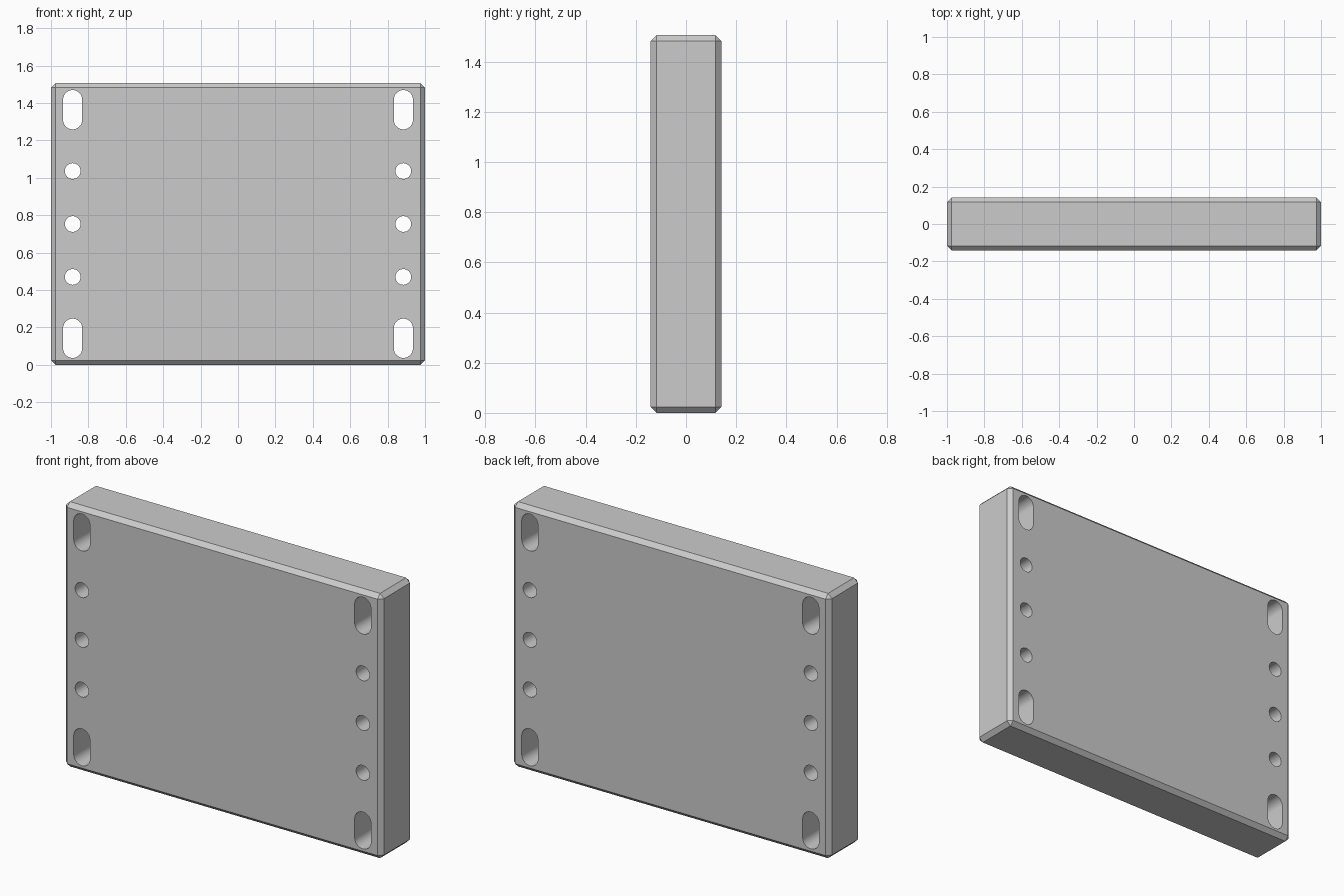
import bpy, bmesh
from math import pi, cos, sin

if "Cube" in bpy.data.objects:
    bpy.data.objects.remove(bpy.data.objects["Cube"])

W, D, H = 2.0, 0.282, 1.506      # plate size
CHAMFER = 0.024
MID = H / 2
HOLE_X = 0.884


def link(name, bm):
    bmesh.ops.recalc_face_normals(bm, faces=bm.faces)
    mesh = bpy.data.meshes.new(name)
    bm.to_mesh(mesh)
    bm.free()
    obj = bpy.data.objects.new(name, mesh)
    bpy.context.collection.objects.link(obj)
    return obj


def add_slot(bm, x, z, r, half, n=24):
    """Prism along y: a round hole, or a vertical slot when half > 0."""
    pts = []
    for sign, start in ((1, 0), (-1, pi)):
        last = n + 1 if half else n
        for i in range(last):
            a = start + pi * i / n
            pts.append((x + r * cos(a), z + sign * half + r * sin(a)))
    face = bm.faces.new([bm.verts.new((px, -D, pz)) for px, pz in pts])
    ext = bmesh.ops.extrude_face_region(bm, geom=[face], use_keep_orig=True)
    verts = [v for v in ext["geom"] if isinstance(v, bmesh.types.BMVert)]
    bmesh.ops.translate(bm, verts=verts, vec=(0, 2 * D, 0))


# Plate with chamfered edges
bm = bmesh.new()
bmesh.ops.create_cube(bm, size=1)
bmesh.ops.scale(bm, vec=(W, D, H), verts=bm.verts)
bmesh.ops.translate(bm, vec=(0, 0, MID), verts=bm.verts)
bmesh.ops.bevel(bm, geom=bm.edges[:], offset=CHAMFER, segments=1,
                profile=0.5, affect='EDGES')
plate = link("mounting_plate", bm)

# Mounting slots and round holes along both sides
bm = bmesh.new()
for side in (-1, 1):
    for dz in (-0.611, 0.611):
        add_slot(bm, side * HOLE_X, MID + dz, 0.051, 0.054)
    for dz in (-0.283, 0, 0.283):
        add_slot(bm, side * HOLE_X, MID + dz, 0.042, 0)
cutter = link("hole_cutter", bm)
cutter.hide_render = True

# Cut the holes, then drop the cutter
cut = plate.modifiers.new("holes", 'BOOLEAN')
cut.operation = 'DIFFERENCE'
cut.solver = 'EXACT'
cut.object = cutter
bpy.context.view_layer.objects.active = plate
plate.select_set(True)
bpy.ops.object.modifier_apply(modifier=cut.name)
bpy.data.objects.remove(cutter)
bpy.ops.object.shade_smooth_by_angle(angle=pi / 6)
